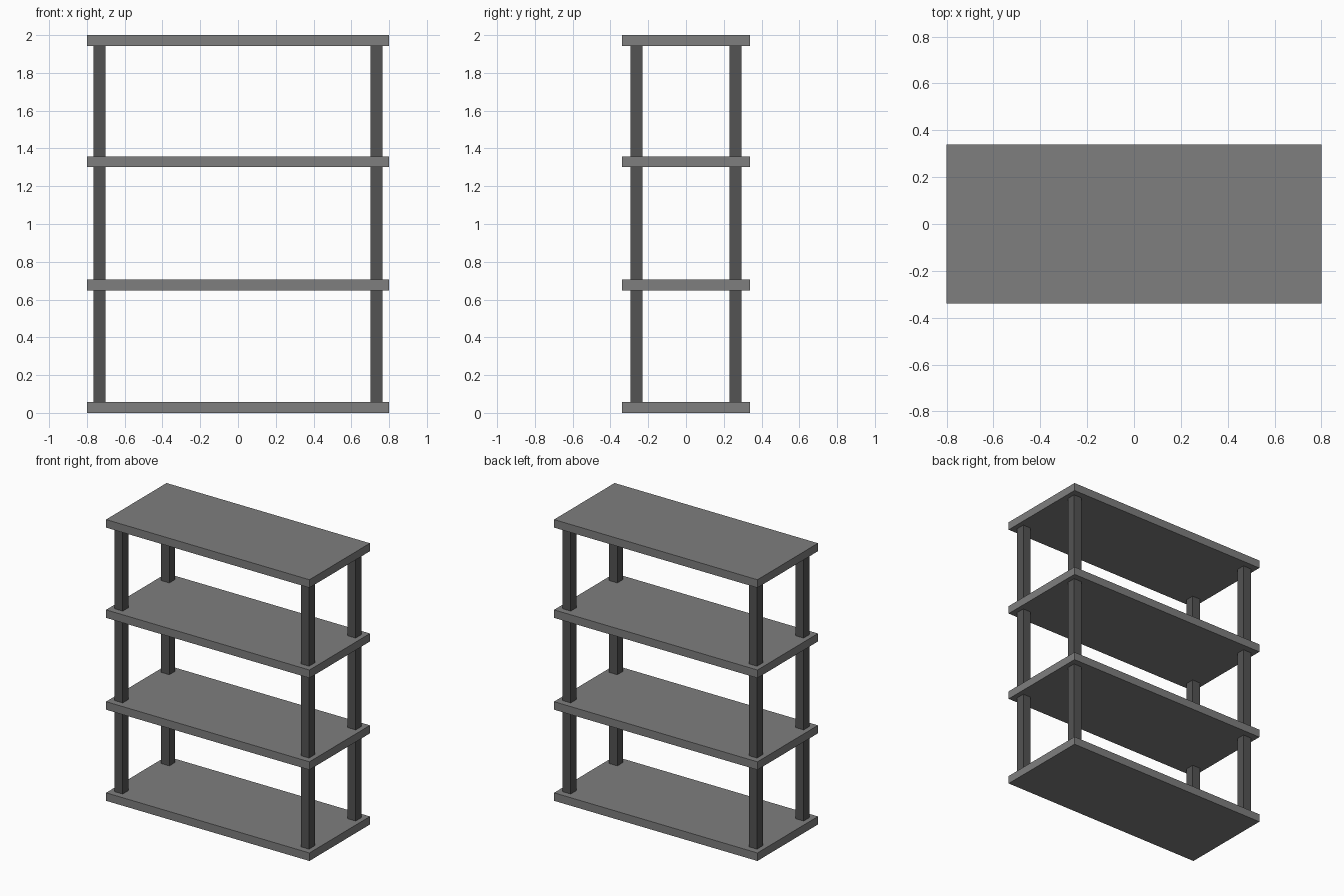
import bpy

if "Cube" in bpy.data.objects:
    bpy.data.objects.remove(bpy.data.objects["Cube"])


def material(name, value):
    m = bpy.data.materials.new(name)
    m.diffuse_color = (value, value, value, 1)
    m.use_nodes = True
    m.node_tree.nodes["Principled BSDF"].inputs["Base Color"].default_value = m.diffuse_color
    return m


shelf_grey = material("shelf grey", 0.21)
post_grey = material("post dark grey", 0.087)


def box(name, lo, hi, mat):
    bpy.ops.mesh.primitive_cube_add(size=1, location=[(a + b) / 2 for a, b in zip(lo, hi)])
    ob = bpy.context.object
    ob.name = name
    ob.scale = [b - a for a, b in zip(lo, hi)]
    bpy.ops.object.transform_apply(location=False, rotation=False, scale=True)
    ob.data.materials.append(mat)


THICK = 0.057
levels = [0, 0.648, 1.301, 2 - THICK]

# Four flat shelves
for i, z in enumerate(levels):
    box(f"shelf_{i + 1}", (-0.8, -0.34, z), (0.8, 0.34, z + THICK), shelf_grey)

# Square corner posts between neighbouring shelves
for i, (low, high) in enumerate(zip(levels, levels[1:])):
    for sx, xname in ((-1, "left"), (1, "right")):
        for sy, yname in ((-1, "front"), (1, "back")):
            x, y, h = sx * 0.733, sy * 0.262, 0.032
            box(f"{yname}_{xname}_post_{i + 1}", (x - h, y - h, low + THICK),
                (x + h, y + h, high), post_grey)
